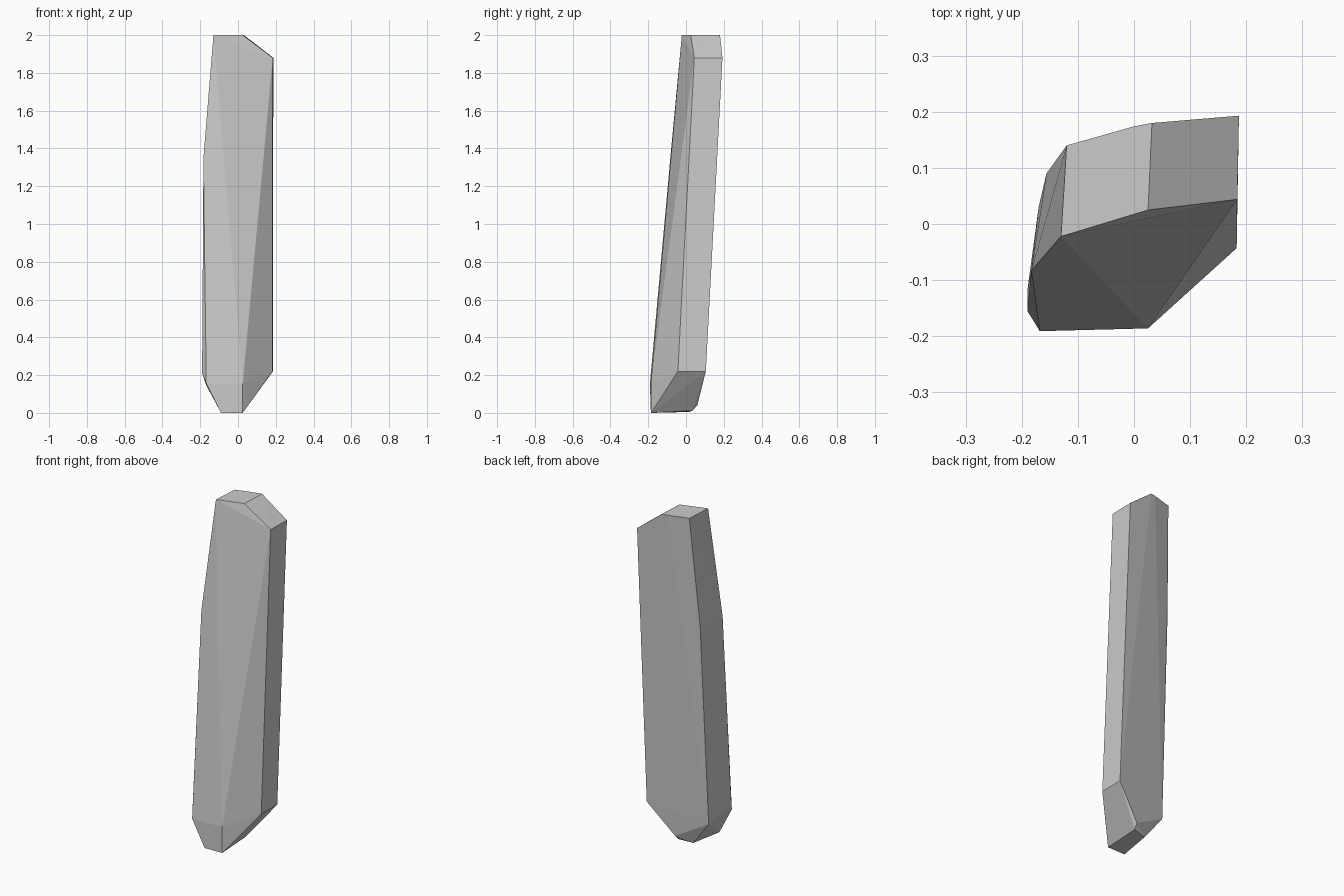
import bpy
import bmesh
from math import radians

if "Cube" in bpy.data.objects:
    bpy.data.objects.remove(bpy.data.objects["Cube"])

# Corner rings of the leaning, faceted stone slab, from top to bottom
top_cap = [(-0.13, -0.022, 2.0), (0.025, 0.025, 2.0), (0.032, 0.18, 2.0), (-0.12, 0.14, 2.0),
           (0.0, 0.174, 2.0)]
right_shoulder = [(0.184, 0.044, 1.88), (0.187, 0.193, 1.88)]
left_shoulder = [(-0.183, -0.083, 1.35), (-0.156, 0.09, 1.35)]
right_heel = [(0.183, -0.043, 0.22), (0.185, 0.105, 0.22)]
left_heel = [(-0.19, -0.155, 0.21), (-0.19, -0.118, 0.21), (-0.17, 0.03, 0.15)]
front_heel = [(-0.168, -0.191, 0.155), (0.025, -0.186, 0.155)]
foot = [(-0.09, -0.186, 0.0), (0.025, -0.184, 0.0), (-0.06, 0.015, 0.005),
        (0.025, 0.035, 0.012), (0.03, 0.06, 0.04)]

# Wrap the corners in one convex stone
bm = bmesh.new()
for ring in (top_cap, right_shoulder, left_shoulder, right_heel, left_heel, front_heel, foot):
    for co in ring:
        bm.verts.new(co)
hull = bmesh.ops.convex_hull(bm, input=bm.verts)
unused = [v for v in hull["geom_interior"] if isinstance(v, bmesh.types.BMVert)]
bmesh.ops.delete(bm, geom=unused, context='VERTS')

# Merge near-flat triangles into clean facets
bmesh.ops.dissolve_limit(bm, angle_limit=radians(1), verts=bm.verts, edges=bm.edges)
bmesh.ops.recalc_face_normals(bm, faces=bm.faces)

mesh = bpy.data.meshes.new("standing_stone")
bm.to_mesh(mesh)
bm.free()
bpy.context.collection.objects.link(bpy.data.objects.new("standing_stone", mesh))
